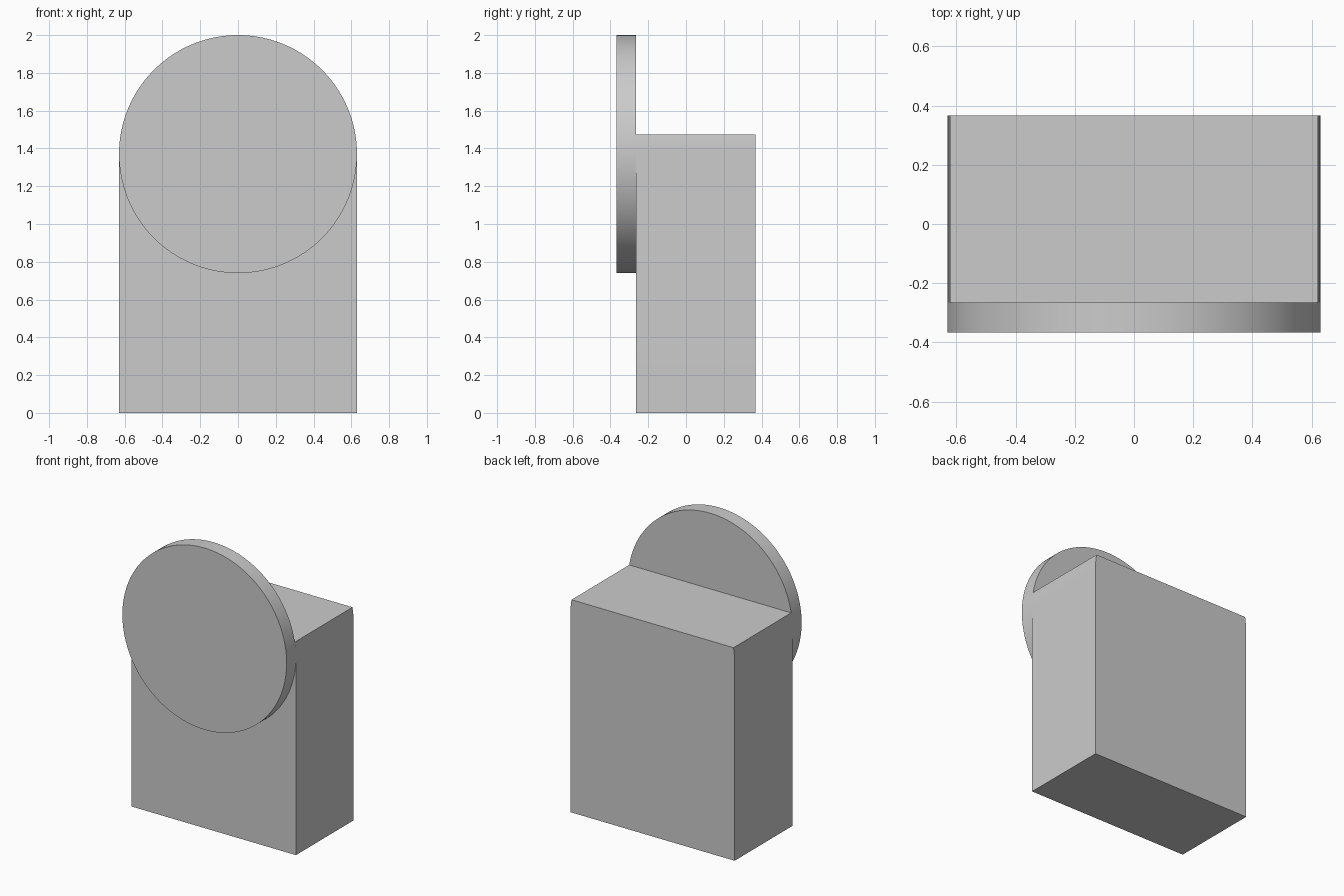
import bpy, bmesh, math

cube = bpy.data.objects.get("Cube")
if cube:
    bpy.data.objects.remove(cube, do_unlink=True)

R = 0.63            # disc radius, also half the block width
CENTRE = 2 - R      # height of the disc centre
FRONT, JOIN, BACK = -0.367, -0.265, 0.367
BLOCK_TOP = 1.475

grey = bpy.data.materials.new("light grey")
grey.use_nodes = True
colour = (0.6, 0.6, 0.6, 1)
grey.diffuse_color = colour
grey.node_tree.nodes["Principled BSDF"].inputs["Base Color"].default_value = colour


def arc(start, end, steps):
    """Points on the disc outline between two angles."""
    angles = [start + (end - start) * i / steps for i in range(steps + 1)]
    return [(R * math.cos(a), CENTRE + R * math.sin(a)) for a in angles]


def extrude_profile(name, profile, y0, y1):
    """Solid made by sweeping an x-z outline from y0 to y1."""
    bm = bmesh.new()
    face = bm.faces.new([bm.verts.new((x, y0, z)) for x, z in profile])
    swept = bmesh.ops.extrude_face_region(bm, geom=[face], use_keep_orig=True)
    verts = [v for v in swept["geom"] if isinstance(v, bmesh.types.BMVert)]
    bmesh.ops.translate(bm, verts=verts, vec=(0, y1 - y0, 0))
    bmesh.ops.recalc_face_normals(bm, faces=bm.faces)
    mesh = bpy.data.meshes.new(name)
    bm.to_mesh(mesh)
    bm.free()
    mesh.materials.append(grey)
    obj = bpy.data.objects.new(name, mesh)
    bpy.context.collection.objects.link(obj)
    bpy.ops.object.select_all(action="DESELECT")
    obj.select_set(True)
    bpy.context.view_layer.objects.active = obj
    bpy.ops.object.shade_smooth_by_angle(angle=math.radians(30))
    return obj


# Round front plate
extrude_profile("front_disc", arc(0, math.tau, 128)[:-1], FRONT, JOIN)

# Block behind, its upper sides curving in with the disc
lean = math.asin((BLOCK_TOP - CENTRE) / R)
right_edge = [(R, 0)] + arc(0, lean, 4)
left_edge = [(-x, z) for x, z in reversed(right_edge)]
extrude_profile("rear_block", right_edge + left_edge, JOIN, BACK)
